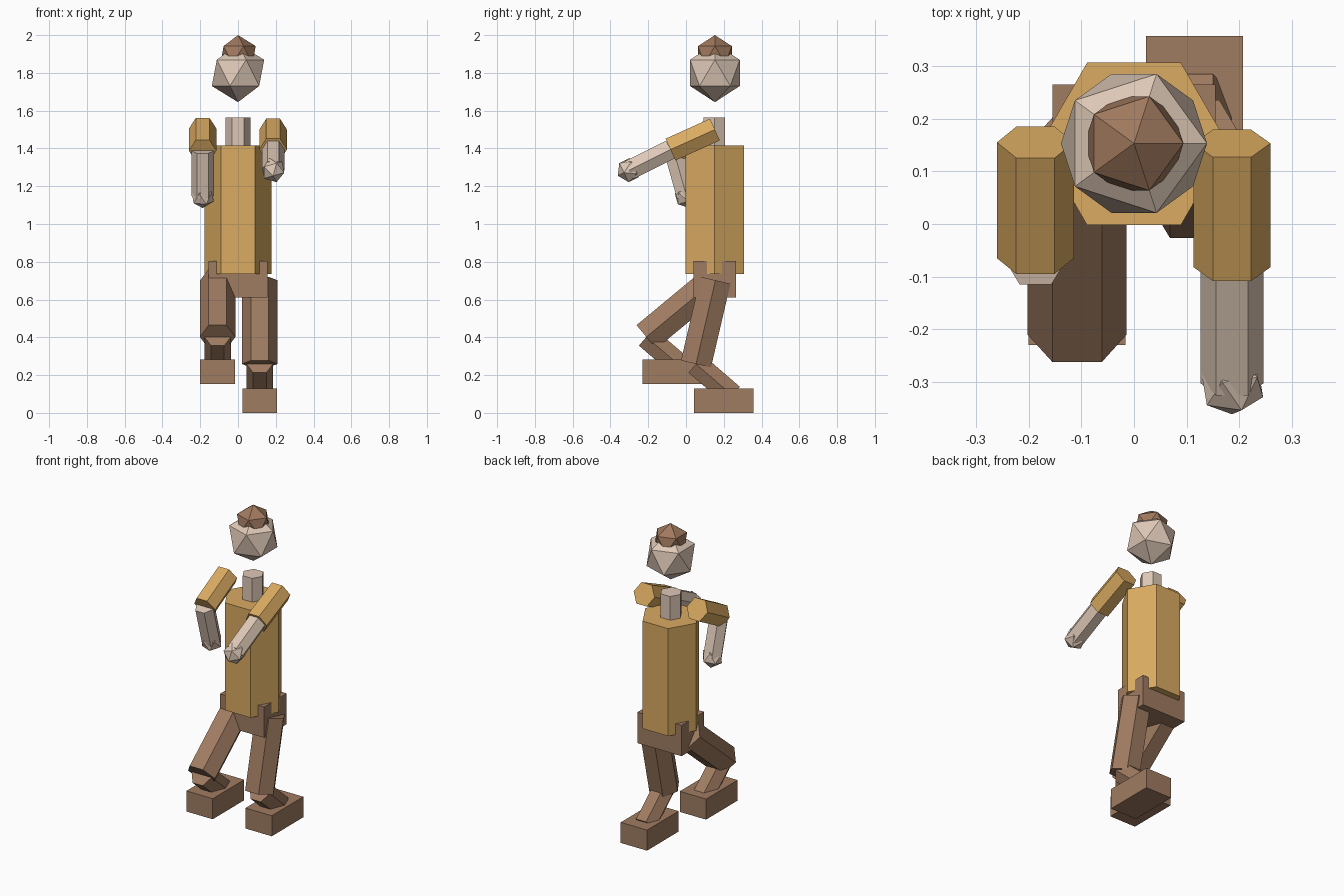
import bpy, bmesh, math
from mathutils import Vector, Matrix

cube = bpy.data.objects.get("Cube")
if cube:
    bpy.data.objects.remove(cube, do_unlink=True)


def material(name, rgb):
    m = bpy.data.materials.new(name)
    m.use_nodes = True
    m.diffuse_color = (*rgb, 1)
    m.node_tree.nodes["Principled BSDF"].inputs["Base Color"].default_value = (*rgb, 1)
    return m


gold = material("golden cloth", (0.70, 0.405, 0.12))
brown = material("brown leather", (0.35, 0.20, 0.12))
hair_brown = material("hair brown", (0.35, 0.19, 0.11))
skin = material("pale skin", (0.73, 0.58, 0.47))


def finish(name, bm, mat):
    mesh = bpy.data.meshes.new(name)
    bmesh.ops.recalc_face_normals(bm, faces=bm.faces)
    bm.to_mesh(mesh)
    bm.free()
    mesh.materials.append(mat)
    obj = bpy.data.objects.new(name, mesh)
    bpy.context.collection.objects.link(obj)


def frame(direction):
    """Rotation with local z along a direction in the yz plane, local x kept."""
    z = Vector(direction).normalized()
    x = Vector((1, 0, 0))
    return Matrix((x, z.cross(x), z)).transposed()


def prism(name, start, end, radius, mat):
    """Hexagonal prism between two points, corners pointing sideways."""
    start, end = Vector(start), Vector(end)
    rot = frame(end - start)
    bm = bmesh.new()
    rings = []
    for centre in (start, end):
        rings.append([bm.verts.new(centre + rot @ Vector(
            (radius * math.cos(i * math.pi / 3), radius * math.sin(i * math.pi / 3), 0)))
            for i in range(6)])
    low, high = rings
    bm.faces.new(low[::-1])
    bm.faces.new(high)
    for i in range(6):
        j = (i + 1) % 6
        bm.faces.new((low[i], low[j], high[j], high[i]))
    finish(name, bm, mat)


def ball(name, centre, radius, mat, direction=(0, 0, 1)):
    """Twenty-sided ball with its pole along a direction."""
    bm = bmesh.new()
    bmesh.ops.create_icosphere(bm, subdivisions=1, radius=radius)
    bmesh.ops.transform(bm, verts=bm.verts,
                        matrix=Matrix.Translation(centre) @ frame(direction).to_4x4())
    finish(name, bm, mat)


def box(name, low, high, mat):
    low, high = Vector(low), Vector(high)
    bm = bmesh.new()
    bmesh.ops.create_cube(bm, size=1)
    bmesh.ops.scale(bm, vec=high - low, verts=bm.verts)
    bmesh.ops.translate(bm, vec=(low + high) / 2, verts=bm.verts)
    finish(name, bm, mat)


# Head, hair and trunk
ball("head", (0, 0.153, 1.80), 0.155, skin)
ball("hair", (0, 0.153, 1.895), 0.105, hair_brown)
prism("neck", (0, 0.15, 1.38), (0, 0.15, 1.565), 0.065, skin)
prism("torso", (0, 0.152, 0.735), (0, 0.152, 1.415), 0.178, gold)
box("hips", (-0.155, 0.04, 0.61), (0.155, 0.265, 0.805), brown)

# Arms: side, x, then (y, z) of shoulder, elbow and hand
for side, x, shoulder, elbow, hand in (
        ("left", 0.186, (0.153, 1.50), (-0.082, 1.394), (-0.302, 1.285)),
        ("right", -0.187, (0.155, 1.505), (-0.065, 1.388), (0.003, 1.148))):
    s, e, h = (Vector((x, *p)) for p in (shoulder, elbow, hand))
    prism(side + "_upper_arm", s, e, 0.073, gold)
    prism(side + "_forearm", e, h, 0.06, skin)
    ball(side + "_hand", h, 0.066, skin, h - e)

# Legs: side, x, then (y, z) of hip, knee and ankle, and (y, z) of the sole's front edge
for side, x, hip, knee, ankle, sole in (
        ("left", 0.115, (0.156, 0.702), (0.053, 0.259), (0.245, 0.093), (0.042, 0)),
        ("right", -0.108, (0.15, 0.70), (-0.21, 0.402), (-0.013, 0.234), (-0.23, 0.152))):
    h, k, a = (Vector((x, *p)) for p in (hip, knee, ankle))
    prism(side + "_thigh", h, k, 0.094, brown)
    prism(side + "_shin", k, a, 0.07, brown)
    y, z = sole
    box(side + "_foot", (x - 0.092, y, z), (x + 0.092, y + 0.315, z + 0.13), brown)
